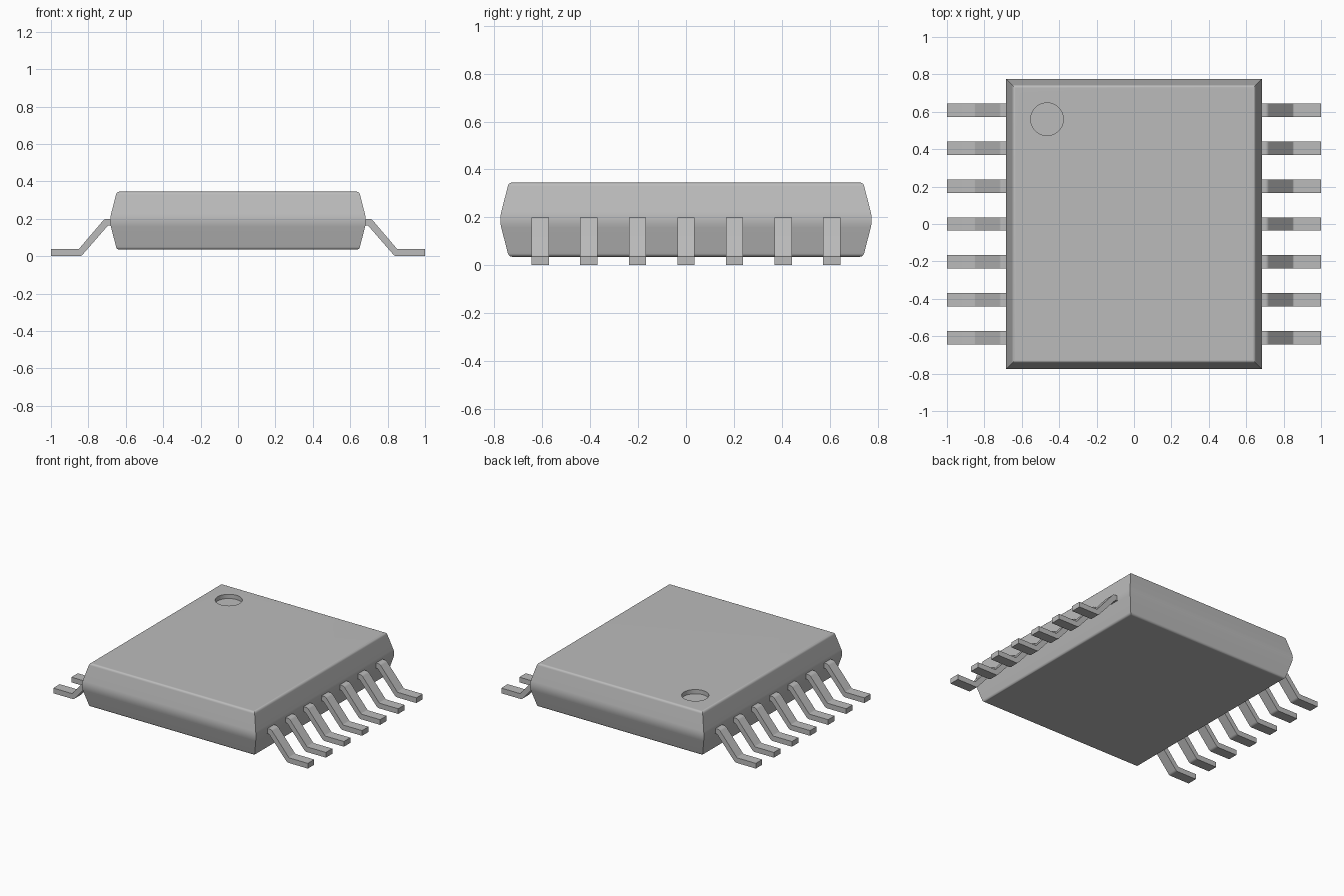
import bpy, bmesh, math

cube = bpy.data.objects.get("Cube")
if cube:
    bpy.data.objects.remove(cube, do_unlink=True)

grey = bpy.data.materials.new("plain_grey")
grey.use_nodes = True
GREY = (0.5, 0.5, 0.5, 1)
grey.diffuse_color = GREY
grey.node_tree.nodes["Principled BSDF"].inputs["Base Color"].default_value = GREY


def make_object(name, bm):
    bmesh.ops.recalc_face_normals(bm, faces=bm.faces)
    mesh = bpy.data.meshes.new(name)
    bm.to_mesh(mesh)
    bm.free()
    mesh.materials.append(grey)
    obj = bpy.data.objects.new(name, mesh)
    bpy.context.collection.objects.link(obj)
    return obj


def select_only(obj):
    bpy.ops.object.select_all(action='DESELECT')
    obj.select_set(True)
    bpy.context.view_layer.objects.active = obj


def round_corners(points, radii, steps):
    """Replace each corner of an open path by a short curve."""
    out = []
    for i, (x, z) in enumerate(points):
        r = radii[i]
        if r == 0:
            out.append((x, z))
            continue
        ends = []
        for px, pz in (points[i - 1], points[(i + 1) % len(points)]):
            d = math.hypot(px - x, pz - z)
            ends.append((x + (px - x) * r / d, z + (pz - z) * r / d))
        (ax, az), (bx, bz) = ends
        for k in range(steps + 1):
            t = k / steps
            a, b, c = (1 - t) ** 2, 2 * t * (1 - t), t * t
            out.append((a * ax + b * x + c * bx, a * az + b * z + c * bz))
    return out


# Package body: mitred rectangular rings following a tapered side profile
HALF_X, HALF_Y, BOTTOM, TOP = 0.688, 0.78, 0.035, 0.345
side = [(0.5, BOTTOM), (0.648, BOTTOM), (HALF_X, 0.19), (0.648, TOP), (0.5, TOP)]
profile = round_corners(side, (0, 0.015, 0.035, 0.015, 0), 4)[1:-1]
bm = bmesh.new()
rings = []
for x, z in profile:
    y = x + HALF_Y - HALF_X
    rings.append([bm.verts.new((sx * x, sy * y, z))
                  for sx, sy in ((-1, -1), (1, -1), (1, 1), (-1, 1))])
for low, high in zip(rings, rings[1:]):
    for i in range(4):
        j = (i + 1) % 4
        bm.faces.new((low[i], low[j], high[j], high[i]))
bm.faces.new(rings[0][::-1])
bm.faces.new(rings[-1])
body = make_object("package_body", bm)

# Round orientation recess sunk into the top
bm = bmesh.new()
bmesh.ops.create_cone(bm, cap_ends=True, segments=48, radius1=0.0875,
                      radius2=0.0875, depth=0.06)
bmesh.ops.translate(bm, verts=bm.verts, vec=(-0.465, 0.56, TOP))
cutter = make_object("recess_cutter", bm)
cutter.hide_render = True
cut = body.modifiers.new("recess", 'BOOLEAN')
cut.operation = 'DIFFERENCE'
cut.solver = 'EXACT'
cut.object = cutter
select_only(body)
bpy.ops.object.modifier_apply(modifier=cut.name)
bpy.data.objects.remove(cutter, do_unlink=True)
bpy.ops.object.shade_smooth_by_angle(angle=math.radians(30))
weighted = body.modifiers.new("even_shading", 'WEIGHTED_NORMAL')
weighted.keep_sharp = True

# Bent leads: one side profile, extruded across the lead width
LEAD_HALF, PITCH, COUNT = 0.036, 0.203, 7
lead_path = [(0.6, 0.2), (0.713, 0.2), (0.852, 0.037), (1.0, 0.037),
             (1.0, 0), (0.838, 0), (0.695, 0.164), (0.6, 0.164)]
lead_outline = round_corners(lead_path, (0, 0.012, 0.006, 0, 0, 0.012, 0.006, 0), 3)


def make_lead(name, sign, y):
    bm = bmesh.new()
    face = bm.faces.new([bm.verts.new((sign * x, y - LEAD_HALF, z))
                         for x, z in lead_outline])
    grown = bmesh.ops.extrude_face_region(bm, geom=[face])["geom"]
    verts = [v for v in grown if isinstance(v, bmesh.types.BMVert)]
    bmesh.ops.translate(bm, verts=verts, vec=(0, 2 * LEAD_HALF, 0))
    lead = make_object(name, bm)
    select_only(lead)
    bpy.ops.object.shade_smooth_by_angle(angle=math.radians(30))
    lead.modifiers.new("even_shading", 'WEIGHTED_NORMAL').keep_sharp = True


for label, sign in (("left", 1), ("right", -1)):
    for n in range(COUNT):
        make_lead(f"{label}_lead_{n + 1}", sign, (n - (COUNT - 1) / 2) * PITCH)
